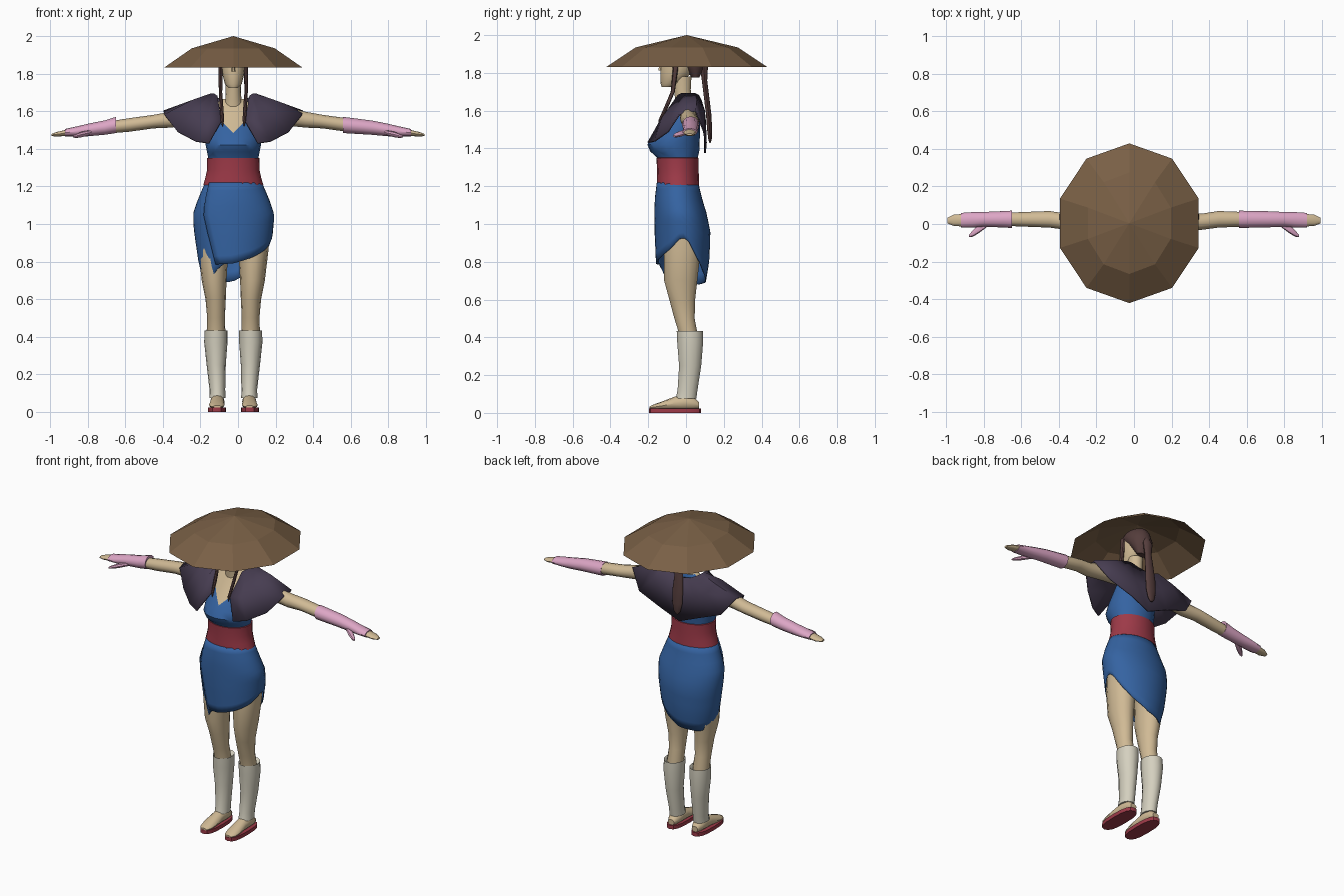
import bpy, bmesh, math
from mathutils import Vector

X0 = -0.025  # body centre line


def material(name, rgb):
    m = bpy.data.materials.new(name)
    m.diffuse_color = (*rgb, 1)
    return m


SKIN = material("skin", (0.63, 0.49, 0.30))
STRAW = material("straw_brown", (0.19, 0.115, 0.06))
BLUE = material("cloth_blue", (0.035, 0.125, 0.36))
RED = material("sash_red", (0.34, 0.042, 0.065))
PURPLE = material("cape_purple", (0.062, 0.046, 0.082))
PINK = material("wrap_pink", (0.72, 0.38, 0.56))
CREAM = material("legging_cream", (0.66, 0.63, 0.52))
HAIR = material("hair_brown", (0.09, 0.047, 0.045))


def finish(name, bm, *mats):
    bmesh.ops.remove_doubles(bm, verts=bm.verts, dist=1e-5)
    bmesh.ops.recalc_face_normals(bm, faces=bm.faces)
    me = bpy.data.meshes.new(name)
    bm.to_mesh(me)
    bm.free()
    for m in mats:
        me.materials.append(m)
    ob = bpy.data.objects.new(name, me)
    bpy.context.scene.collection.objects.link(ob)
    return ob


def skin_grid(bm, rows, closed):
    """Bridge rows of points with quads."""
    vr = [[bm.verts.new(p) for p in r] for r in rows]
    n = len(vr[0])
    for a, b in zip(vr, vr[1:]):
        for i in range(n if closed else n - 1):
            j = (i + 1) % n
            bm.faces.new((a[i], a[j], b[j], b[i]))
    return vr


def loft_bm(rings, n=14, axis='z', caps=(True, True), phase=0.0, p=1.0, side=1, x0=X0):
    """Rings are (cx, cy, cz, radius_a, radius_b), mirrored about x0 by side."""
    rows = []
    for cx, cy, cz, ra, rb in rings:
        row = []
        for i in range(n):
            t = math.tau * i / n + phase
            c, s = math.cos(t), math.sin(t)
            a = ra * math.copysign(abs(c) ** p, c)
            b = rb * math.copysign(abs(s) ** p, s)
            off = {'z': (a, b, 0), 'x': (0, a, b), 'y': (a, 0, b)}[axis]
            row.append((x0 + side * (cx + off[0]), cy + off[1], cz + off[2]))
        rows.append(row)
    bm = bmesh.new()
    vr = skin_grid(bm, rows, True)
    for want, r in zip(caps, (vr[0], vr[-1])):
        if want:
            bm.faces.new(r)
    return bm


def loft(name, rings, mat, **kw):
    return finish(name, loft_bm(rings, **kw), mat)


def solidify(ob, t):
    m = ob.modifiers.new("thickness", 'SOLIDIFY')
    m.thickness = t
    m.offset = 0


def interp(table, x):
    """Piecewise linear lookup in ascending (x, values...) rows."""
    if x <= table[0][0]:
        return table[0][1:]
    for a, b in zip(table, table[1:]):
        if x <= b[0]:
            f = (x - a[0]) / (b[0] - a[0])
            return [u + (v - u) * f for u, v in zip(a[1:], b[1:])]
    return table[-1][1:]


# Straw hat: ten sided open cone
hat = loft("straw_hat", [(0, 0.004, 1.832, 0.388, 0.425), (0, 0.004, 1.935, 0.232, 0.27),
                         (0, 0.004, 2.0, 0, 0)], STRAW, n=10, phase=math.pi / 2, caps=(False, False))

# Head, nose and neck
loft("head", [(0, -0.098, 1.725, 0.026, 0.03), (0, -0.085, 1.745, 0.045, 0.05),
              (0, -0.052, 1.80, 0.059, 0.084), (0, -0.04, 1.86, 0.066, 0.095),
              (0, -0.03, 1.92, 0.06, 0.08), (0, -0.02, 1.95, 0.03, 0.04)], SKIN, n=16)
loft("nose", [(0, -0.135, 1.812, 0.011, 0.012), (0, -0.134, 1.825, 0.009, 0.012),
              (0, -0.13, 1.86, 0.004, 0.005)], SKIN, n=6)
loft("neck", [(0, 0.0, 1.60, 0.06, 0.055), (0, -0.012, 1.66, 0.043, 0.046),
              (0, -0.02, 1.71, 0.041, 0.046), (0, -0.02, 1.78, 0.043, 0.05)], SKIN)

# Hair cap, ponytail and front strands
loft("hair_cap", [(0, 0.05, 1.775, 0.04, 0.02), (0, 0.045, 1.82, 0.06, 0.048),
                  (0, 0.022, 1.87, 0.074, 0.076), (0, -0.012, 1.915, 0.073, 0.1),
                  (0, -0.012, 1.945, 0.055, 0.08), (0, 0, 1.965, 0.02, 0.03)], HAIR, n=16)
loft("ponytail", [(0, 0.08, 1.87, 0.022, 0.02), (0, 0.095, 1.83, 0.032, 0.022),
                  (0, 0.098, 1.76, 0.024, 0.015), (0, 0.108, 1.68, 0.03, 0.015),
                  (0, 0.12, 1.58, 0.037, 0.015), (0, 0.125, 1.50, 0.036, 0.014),
                  (0, 0.127, 1.45, 0.024, 0.01), (0, 0.127, 1.43, 0.008, 0.004)], HAIR, n=10)

# Torso: blue top with a skin V-neck cut in
bm = loft_bm([(0, -0.042, 1.28, 0.13, 0.1), (0, -0.045, 1.35, 0.133, 0.107),
              (0, -0.06, 1.385, 0.14, 0.13), (0, -0.066, 1.42, 0.147, 0.138),
              (0, -0.055, 1.46, 0.146, 0.128), (0, -0.018, 1.55, 0.135, 0.092),
              (0, 0.005, 1.62, 0.12, 0.064), (0, 0.015, 1.665, 0.06, 0.042)], n=20)
for s in (-1, 1):
    bmesh.ops.bisect_plane(bm, geom=bm.verts[:] + bm.edges[:] + bm.faces[:],
                           plane_co=(X0, 0, 1.485), plane_no=(s, 0, -1))
for f in bm.faces:
    c = f.calc_center_median()
    f.material_index = int(c.y < 0.02 and c.z > 1.485 + abs(c.x - X0))
finish("wrap_top", bm, BLUE, SKIN)

# Waist sash
loft("sash", [(0, -0.042, 1.21, 0.148, 0.1), (0, -0.042, 1.207, 0.16, 0.112),
              (0, -0.043, 1.245, 0.149, 0.111), (0, -0.043, 1.29, 0.139, 0.11),
              (0, -0.045, 1.35, 0.14, 0.112), (0, -0.045, 1.352, 0.13, 0.1)], RED, n=20)

# Shoulder cape: half columns of neck, middle and hem points, mirrored
half = [((.085, -.04, 1.68), (.062, -.132, 1.55), (.13, -.2, 1.43)),
        ((.10, -.02, 1.69), (.14, -.125, 1.56), (.20, -.165, 1.44)),
        ((.11, .0, 1.69), (.205, -.065, 1.60), (.295, -.095, 1.49)),
        ((.12, .025, 1.69), (.22, -.01, 1.655), (.365, -.035, 1.58)),
        ((.12, .045, 1.69), (.22, .055, 1.655), (.37, .05, 1.60)),
        ((.10, .065, 1.68), (.19, .095, 1.60), (.29, .095, 1.49)),
        ((.06, .075, 1.66), (.10, .10, 1.55), (.13, .105, 1.43)),
        ((0, .08, 1.65), (0, .10, 1.53), (0, .10, 1.375))]
cols = half + [[(-x, y, z) for x, y, z in c] for c in reversed(half[:-1])]
bm = bmesh.new()
skin_grid(bm, [[(X0 + x, y, z) for x, y, z in c] for c in cols], False)
solidify(finish("shoulder_cape", bm, PURPLE), 0.01)

# Wrapped skirt: a sheet spiralling once round the hips with an uneven hem
hem = [(-120, .785), (-90, .79), (-60, .82), (-30, .865), (-5, .925), (8, .925), (30, .83),
       (55, .75), (90, .695), (135, .68), (180, .70), (215, .68), (238, .755), (260, .80)]
shape = [(.68, .155, -.02, .12), (.8, .185, -.016, .136), (.95, .207, -.016, .143),
         (1.05, .216, -.026, .134), (1.13, .188, -.038, .121), (1.22, .15, -.043, .105)]
rows = []
for r in range(11):
    t, row = r / 10, []
    for i in range(41):
        u = i / 40
        low = -120 + 378 * u
        ang = math.radians(low - 25 * (1 - t) * (1 - u))
        z = 1.22 + (interp(hem, low)[0] - 1.22) * t
        rx, cy, ry = interp(shape, z)
        g = 0.006 * max(0, 1 - 3 * u) - 0.006 * max(0, 3 * u - 2)
        row.append((X0 + (rx + g) * math.cos(ang), cy + (ry + g) * math.sin(ang), z))
    rows.append(row)
bm = bmesh.new()
skin_grid(bm, rows, False)
solidify(finish("wrap_skirt", bm, BLUE), 0.006)

for side, tag in ((1, "right"), (-1, "left")):
    # Front hair strands
    loft(tag + "_hair_strand", [(.06, -.055, 1.91, .012, .02), (.068, -.056, 1.82, .011, .014),
                                (.068, -.07, 1.70, .009, .011), (.062, -.108, 1.61, .01, .011),
                                (.058, -.138, 1.55, .009, .008), (.058, -.145, 1.52, .002, .002)],
         HAIR, n=8, side=side)
    # Leg, legging, foot and sandal
    loft(tag + "_leg", [(.098, -.02, 1.0, .085, .095), (.107, -.02, .86, .08, .1),
                        (.102, -.028, .7, .066, .09), (.094, -.02, .6, .054, .07),
                        (.092, -.008, .5, .047, .055), (.092, .012, .42, .05, .05),
                        (.09, .015, .3, .042, .045), (.085, 0, .06, .03, .038)], SKIN, side=side)
    loft(tag + "_legging", [(.092, .015, .415, .05, .052), (.092, .02, .433, .061, .071),
                            (.093, .022, .37, .062, .07), (.091, .022, .25, .051, .06),
                            (.085, .008, .12, .042, .054), (.085, .0, .075, .043, .056)],
         CREAM, side=side)
    loft(tag + "_foot", [(.085, .068, .04, .022, .018), (.085, .04, .05, .036, .034),
                         (.085, -.01, .055, .038, .042), (.086, -.06, .05, .038, .036),
                         (.088, -.13, .037, .042, .022), (.088, -.17, .031, .036, .014),
                         (.086, -.192, .028, .02, .007)], SKIN, axis='y', n=12, side=side)
    loft(tag + "_sandal", [(.088, -.058, 0, .048, .138), (.088, -.058, .024, .048, .138)],
         RED, n=16, p=0.75, side=side)
    # Arm, wrap and thumb, mirrored about the world centre
    start = 0.56 if side > 0 else 0.65
    loft(tag + "_arm", [(.1, .02, 1.585, .045, .05), (.25, .015, 1.575, .046, .05),
                        (.36, .012, 1.555, .043, .042), (.45, .025, 1.545, .044, .036),
                        (.58, .025, 1.527, .039, .036), (.8, .025, 1.5, .03, .027),
                        (.9, .02, 1.488, .034, .017), (.96, .02, 1.478, .03, .013),
                        (.992, .018, 1.474, .015, .006)], SKIN, axis='x', side=side, x0=0, n=12)
    loft(tag + "_arm_wrap", [(start + .004, .025, 1.527, .036, .032), (start, .025, 1.527, .046, .043),
                             (.71, .025, 1.513, .043, .038), (.8, .025, 1.5, .039, .033),
                             (.86, .022, 1.492, .041, .027), (.92, .02, 1.486, .039, .02)],
         PINK, axis='x', side=side, x0=0, n=12)
    loft(tag + "_thumb", [(.78, .0, 1.488, .014, .012), (.83, -.03, 1.477, .022, .015),
                          (.86, -.052, 1.469, .016, .011), (.878, -.064, 1.465, .006, .005)],
         PINK, axis='x', side=side, x0=0, n=8)

# Smooth shading on everything except the faceted hat
for ob in bpy.context.scene.objects:
    ob.select_set(ob is not hat and ob.name != "straw_hat")
    if ob.name == "wrap_skirt":
        bpy.context.view_layer.objects.active = ob
bpy.ops.object.shade_smooth_by_angle(angle=math.radians(40))
